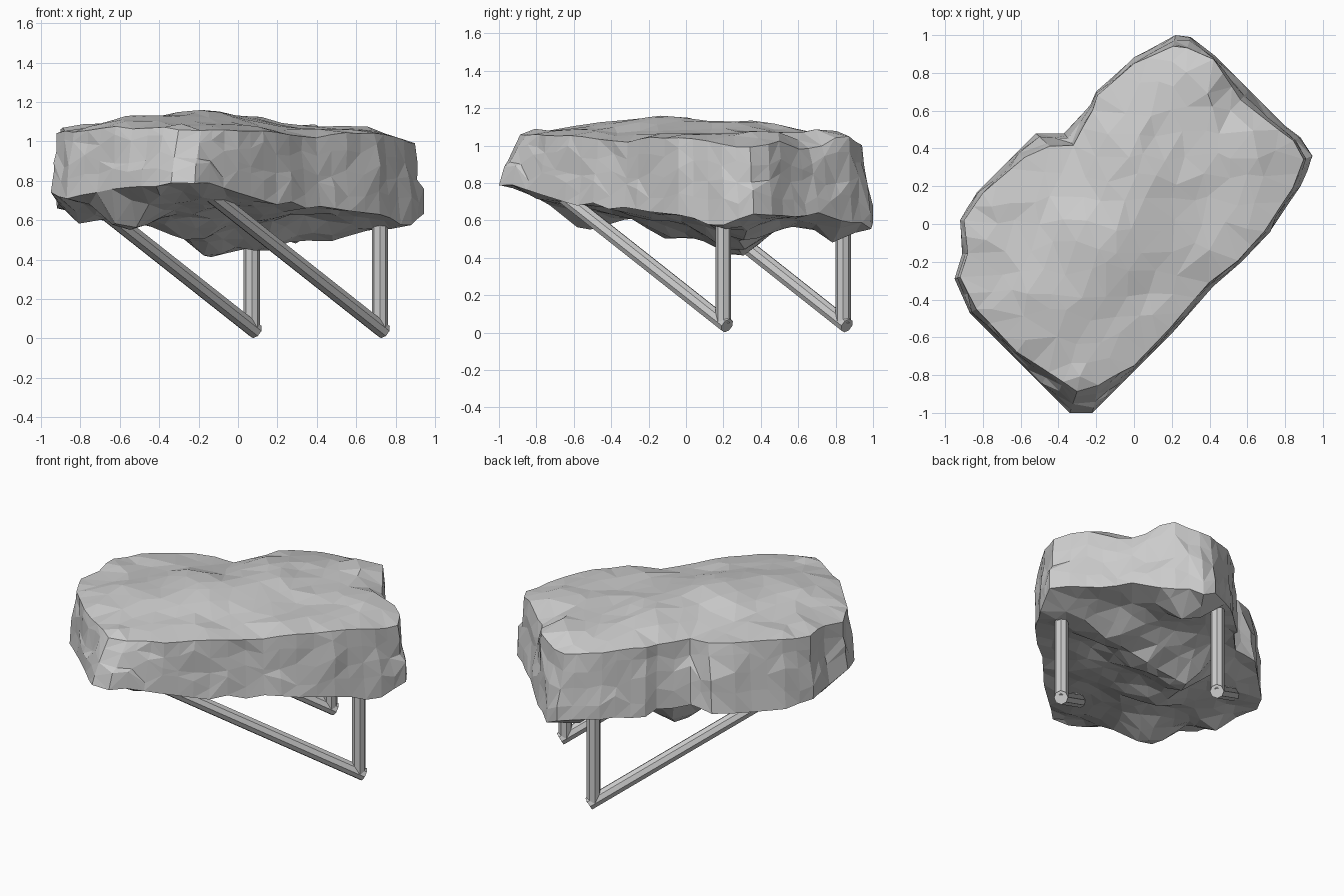
import bpy, bmesh, math, random
from mathutils import Vector, noise
from mathutils.geometry import delaunay_2d_cdt

if "Cube" in bpy.data.objects:
    bpy.data.objects.remove(bpy.data.objects["Cube"])

random.seed(4)

# Plan outline of the slab: x, y, inset of the top rim, height of the lower edge
OUTLINE = [
    (0.945, 0.36, .05, .64), (0.88, 0.46, .04, .62), (0.80, 0.52, .04, .63), (0.61, 0.71, .07, .63),
    (0.43, 0.89, .02, .58), (0.30, 0.99, .06, .56), (0.22, 1.00, .06, .60), (0.00, 0.88, .03, .60),
    (-0.20, 0.70, .02, .62), (-0.23, 0.63, .03, .64), (-0.37, 0.48, .08, .65), (-0.52, 0.48, .10, .64),
    (-0.62, 0.38, .05, .63), (-0.83, 0.17, .03, .63), (-0.92, 0.02, .02, .66), (-0.91, -0.16, .03, .68),
    (-0.95, -0.29, .03, .74), (-0.87, -0.47, .04, .71), (-0.64, -0.70, .03, .76), (-0.34, -1.00, .12, .79),
    (-0.22, -1.00, .15, .79), (0.00, -0.78, .03, .74), (0.20, -0.58, .03, .69), (0.42, -0.33, .03, .67),
    (0.57, -0.20, .02, .66), (0.72, -0.04, .03, .62), (0.88, 0.20, .04, .56)]

# Height controls for the upper and lower surfaces
TOP = [(-0.2, -0.1, 1.16), (-0.45, -0.35, 1.13), (-0.85, -0.3, 1.07), (-0.35, -0.85, 1.08),
       (0.0, -0.7, 1.08), (0.3, -0.35, 1.05), (0.0, 0.3, 1.13), (0.3, 0.5, 1.07), (0.6, 0.43, 1.09),
       (0.35, 0.78, 1.09), (0.62, 0.66, 1.0), (0.25, 0.95, 1.02), (0.85, 0.35, 1.02), (0.5, 0.1, 1.06),
       (-0.7, 0.15, 1.08), (-0.4, 0.35, 1.06)]
BOTTOM = [(-0.82, -0.2, .57), (-0.58, -0.54, .55), (-0.5, 0.2, .57), (-0.13, 0.27, .40), (-0.2, -0.1, .50),
          (0.28, 0.85, .47), (0.70, 0.24, .54), (0.4, 0.0, .63), (0.13, 0.28, .45), (-0.25, -0.65, .69),
          (-0.3, -0.3, .61), (0.05, -0.45, .67), (0.55, 0.55, .60), (0.42, 0.3, .49), (0.2, 0.58, .58),
          (0.1, -0.1, .60)]
RIM_LOW = [(p[0], p[1], p[3]) for p in OUTLINE]


def height(x, y, controls):
    """Distance-weighted blend of the control heights."""
    total = weight = 0
    for cx, cy, cz in controls:
        w = 1 / (((x - cx) ** 2 + (y - cy) ** 2) ** 1.6 + 1e-4)
        total += w * cz
        weight += w
    return total / weight


def resample(step):
    out = []
    for a, b in zip(OUTLINE, OUTLINE[1:] + OUTLINE[:1]):
        n = max(1, round(math.dist(a[:2], b[:2]) / step))
        out += [tuple(p + (q - p) * i / n for p, q in zip(a, b)) for i in range(n)]
    return out


def top_z(x, y):
    n = noise.noise(Vector((x * 4 + y * 2, y * 5 - x * 2, 3.1)))
    return height(x, y, TOP) + 0.02 * n


def bottom_z(x, y):
    n = noise.noise(Vector((x * 5, y * 5, 8.7)))
    return height(x, y, BOTTOM + RIM_LOW) + 0.03 * n


rim = resample(0.1)
count = len(rim)
bm = bmesh.new()


def cap(loop, z_func, spacing):
    """Fill a loop with irregular facets that follow z_func."""
    ring = [v.co.xy for v in loop]
    points = list(ring)
    steps = int(1 / spacing) + 1
    for i in range(-steps, steps + 1):
        for j in range(-steps, steps + 1):
            p = Vector(((i + 0.5 * (j % 2)) * spacing, j * spacing))
            p += Vector((random.uniform(-.3, .3), random.uniform(-.3, .3))) * spacing
            if min((p - q).length for q in ring) > 0.6 * spacing:
                points.append(p)
    edges = [(i, (i + 1) % count) for i in range(count)]
    co, _, tris, origin, _, _ = delaunay_2d_cdt(points, edges, [list(range(count))], 1, 1e-5)
    verts = {}
    for tri in tris:
        for k in tri:
            if k not in verts:
                src = [o for o in origin[k] if o < count]
                verts[k] = loop[src[0]] if src else bm.verts.new((*co[k], z_func(*co[k])))
        bm.faces.new([verts[k] for k in tri])


# Rock slab: craggy side wall, then faceted top and lumpy underside
loops = []
for u in (1.0, 0.78, 0.52, 0.26, 0.0):
    loop = []
    for i, (x, y, inset, low) in enumerate(rim):
        crag = noise.noise(Vector((x * 6, y * 6, u * 3 + 1)))
        k = 1 - (inset * u ** 1.4 + 0.03 * (crag + 0.15) * math.sin(math.pi * u)) / math.hypot(x, y)
        z0 = low + 0.03 * noise.noise(Vector((x * 6, y * 6, 5)))
        z1 = top_z(x, y) - 0.02
        z = z0 + (z1 - z0) * u
        if 0 < u < 1:
            z += random.uniform(-.035, .035)
        loop.append(bm.verts.new((x * k, y * k, z)))
    loops.append(loop)
for a, b in zip(loops, loops[1:]):
    for i in range(count):
        j = (i + 1) % count
        if random.random() < 0.5:
            tris = (a[i], b[i], b[j]), (a[i], b[j], a[j])
        else:
            tris = (a[i], b[i], a[j]), (b[i], b[j], a[j])
        for t in tris:
            bm.faces.new(t)
cap(loops[0], top_z, 0.12)
cap(loops[-1], bottom_z, 0.1)
bmesh.ops.recalc_face_normals(bm, faces=bm.faces)
mesh = bpy.data.meshes.new("rock_slab")
bm.to_mesh(mesh)
bm.free()
slab = bpy.data.objects.new("rock_slab", mesh)
bpy.context.collection.objects.link(slab)


def beam(name, start, end, radius=0.041):
    start, end = Vector(start), Vector(end)
    axis = end - start
    bpy.ops.mesh.primitive_cylinder_add(vertices=8, radius=radius, depth=axis.length,
                                        location=(start + end) / 2)
    obj = bpy.context.object
    obj.name = name
    obj.rotation_euler = axis.to_track_quat('Z', 'Y').to_euler()


# Two V-shaped brackets: an upright post and a slanted brace
for side, x, y, reach in (("left", 0.07, 0.84, 0.76), ("right", 0.72, 0.20, 0.88)):
    beam(f"{side}_post", (x, y, 0.05), (x, y, 0.64))
    beam(f"{side}_brace", (x + 0.02, y + 0.02, 0.037),
         (x + 0.02 - reach, y + 0.02 - reach, 0.037 + 0.79 * reach))
